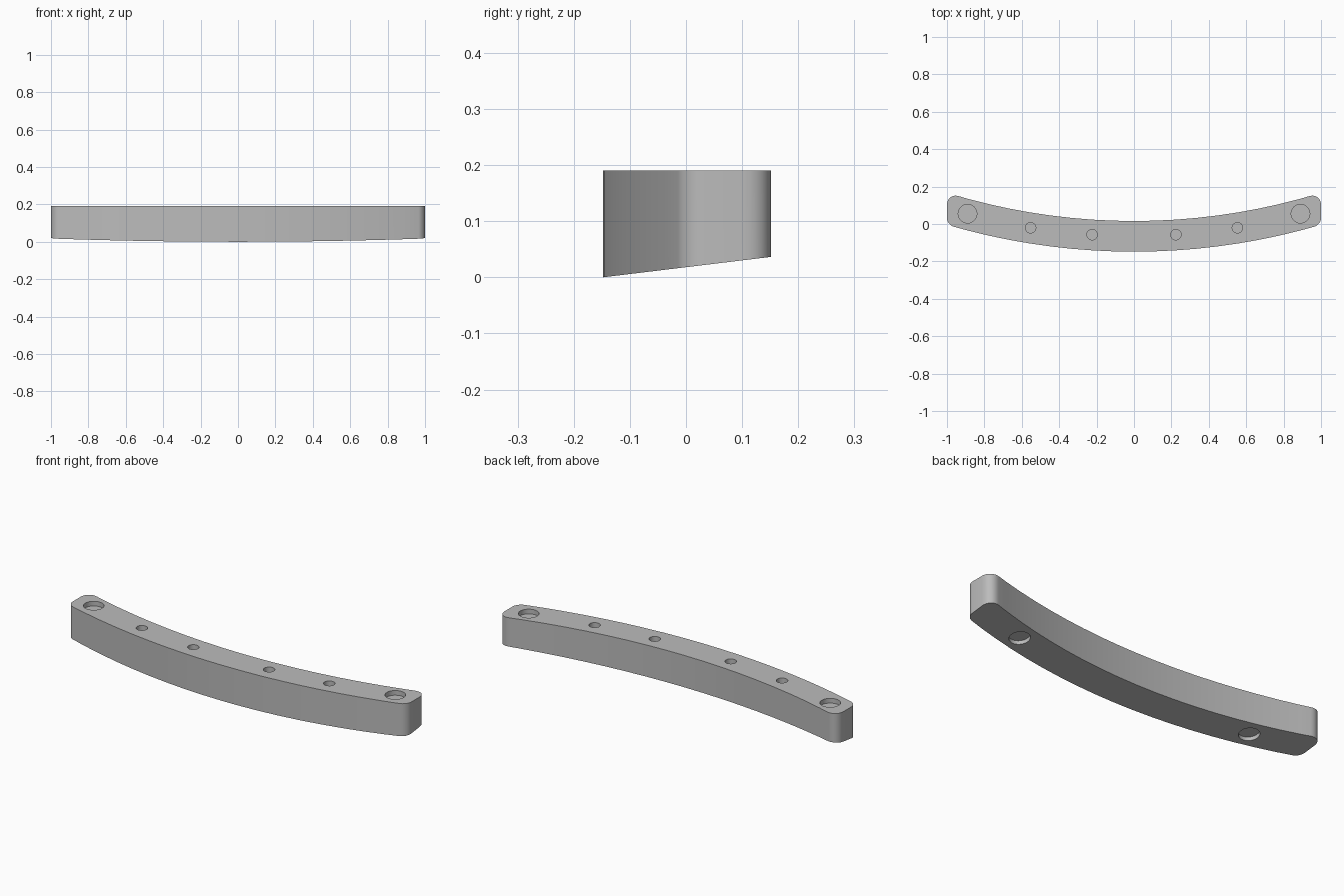
import bpy, bmesh, math

if "Cube" in bpy.data.objects:
    bpy.data.objects.remove(bpy.data.objects["Cube"])

CY = 3.4            # centre of the bar's curvature on the y axis
FRONT, BACK = -0.148, 0.016
TOP = 0.19
SLOPE = 0.1216      # rise of the slanted underside along y
SEG = 18

grey = bpy.data.materials.new("grey plastic")
grey.diffuse_color = (0.5, 0.5, 0.5, 1)
grey.use_nodes = True
grey.node_tree.nodes["Principled BSDF"].inputs["Base Color"].default_value = grey.diffuse_color


def arc_y(x, y0):
    """Height of a concentric arc that crosses x = 0 at y0."""
    return CY - math.sqrt((CY - y0) ** 2 - x * x)


def bottom_z(y):
    return (y - FRONT) * SLOPE


# Curved bar: extrude the arc outline from the slanted underside to the flat top
xs = [-1 + 2 * i / SEG for i in range(SEG + 1)]
outline = [(x, arc_y(x, FRONT)) for x in xs]
outline += [(x, arc_y(x, BACK)) for x in reversed(xs)]
bm = bmesh.new()
low = [bm.verts.new((x, y, bottom_z(y))) for x, y in outline]
high = [bm.verts.new((x, y, TOP)) for x, y in outline]
bm.faces.new(list(reversed(low)))
bm.faces.new(high)
n = len(outline)
for i in range(n):
    j = (i + 1) % n
    bm.faces.new((low[i], low[j], high[j], high[i]))

# Rounded end corners
for y_mid, width in ((FRONT, 0.037), (BACK, 0.065)):
    y_end = arc_y(1, y_mid)
    edges = [e for e in bm.edges
             if all(abs(abs(v.co.x) - 1) < 1e-4 and abs(v.co.y - y_end) < 1e-4
                    for v in e.verts)]
    bmesh.ops.bevel(bm, geom=edges, offset=width, segments=8, profile=0.5,
                    affect='EDGES')
bmesh.ops.recalc_face_normals(bm, faces=bm.faces)
mesh = bpy.data.meshes.new("curved_bar")
bm.to_mesh(mesh)
bm.free()
bar = bpy.data.objects.new("curved_bar", mesh)
bpy.context.collection.objects.link(bar)
mesh.materials.append(grey)


def drill(x, y, z, radius, depth, tilt=0.0):
    """Cut a blind round hole reaching depth to each side of the surface."""
    bpy.ops.mesh.primitive_cylinder_add(vertices=32, radius=radius,
                                        depth=2 * depth, location=(x, y, z),
                                        rotation=(tilt, 0, 0))
    cutter = bpy.context.object
    cutter.name = "hole_cutter"
    cutter.hide_render = True
    cutter.data.materials.append(grey)
    mod = bar.modifiers.new("hole", 'BOOLEAN')
    mod.operation = 'DIFFERENCE'
    mod.solver = 'EXACT'
    mod.object = cutter
    bpy.context.view_layer.objects.active = bar
    bpy.ops.object.modifier_apply(modifier=mod.name)
    bpy.data.objects.remove(cutter)


for side in (-1, 1):
    # Large end recesses and small screw holes in the top
    drill(side * 0.89, 0.055, TOP, 0.05, 0.025)
    drill(side * 0.553, -0.02, TOP, 0.028, 0.04)
    drill(side * 0.224, -0.057, TOP, 0.028, 0.04)
    # Round recesses in the slanted underside
    drill(side * 0.69, 0.003, bottom_z(0.003), 0.05, 0.02, math.atan(SLOPE))

bpy.ops.object.select_all(action='DESELECT')
bar.select_set(True)
bpy.context.view_layer.objects.active = bar
bpy.ops.object.shade_smooth_by_angle(angle=math.radians(30))
